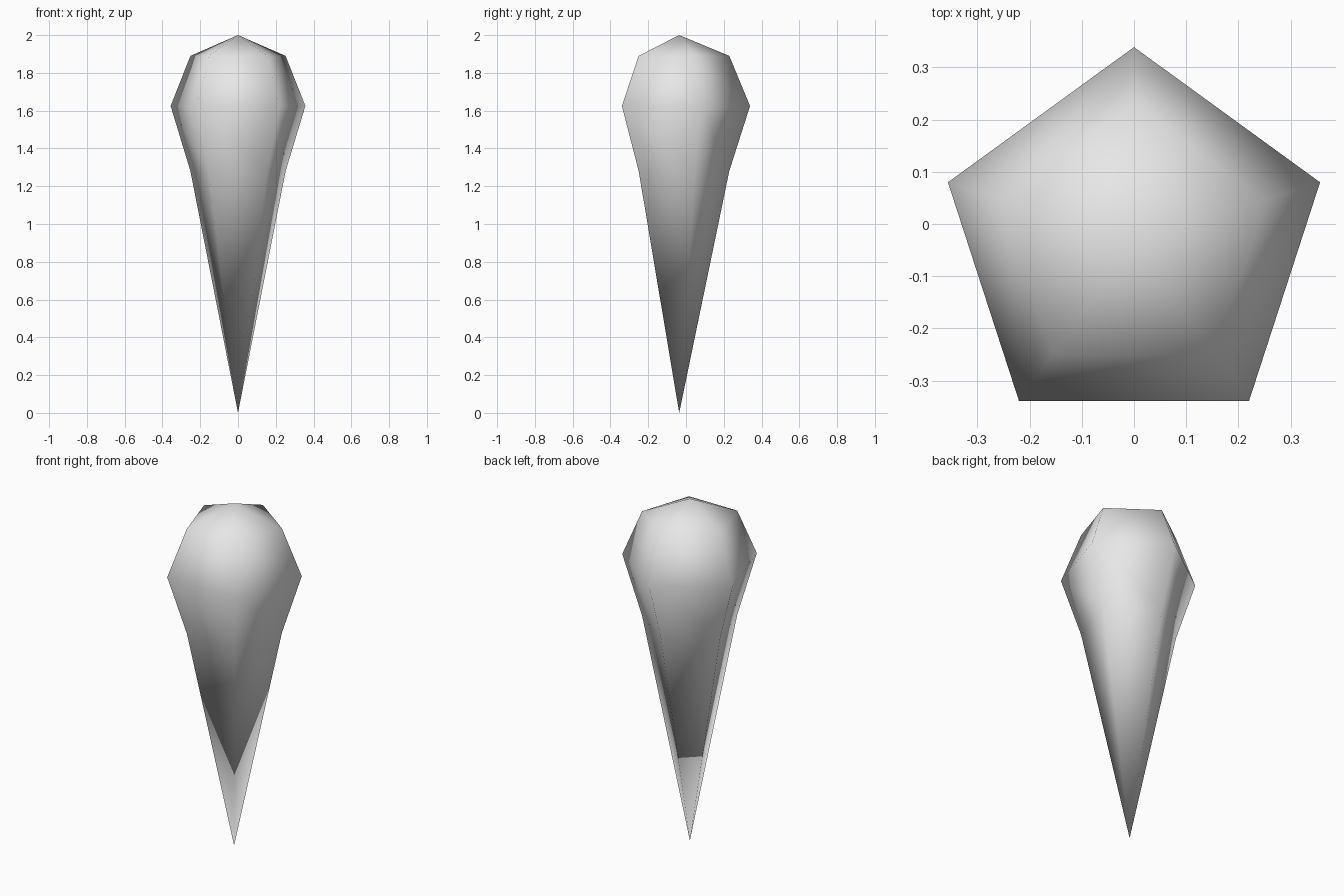
import bpy, bmesh, math

if "Cube" in bpy.data.objects:
    bpy.data.objects.remove(bpy.data.objects["Cube"])

SIDES = 5
CENTRE_Y = -0.036
TOP_Z, TIP_Z = 2.0, 0.0
RINGS = [(0.265, 1.89), (0.375, 1.625), (0.265, 1.28)]  # radius, height

bm = bmesh.new()

# Pentagonal rings, one corner pointing to the back
rings = []
for radius, z in RINGS:
    angles = [math.pi / 2 + 2 * math.pi * i / SIDES for i in range(SIDES)]
    rings.append([bm.verts.new((radius * math.cos(a),
                                CENTRE_Y + radius * math.sin(a), z))
                  for a in angles])
top = bm.verts.new((0, CENTRE_Y, TOP_Z))
tip = bm.verts.new((0, CENTRE_Y, TIP_Z))

# Domed cap, side bands and long tapering spike
for i in range(SIDES):
    j = (i + 1) % SIDES
    bm.faces.new((top, rings[0][i], rings[0][j]))
    for upper, lower in zip(rings, rings[1:]):
        bm.faces.new((upper[i], lower[i], lower[j], upper[j]))
    bm.faces.new((tip, rings[-1][j], rings[-1][i]))

bmesh.ops.recalc_face_normals(bm, faces=bm.faces[:])
for face in bm.faces:
    face.smooth = True

mesh = bpy.data.meshes.new("spike")
bm.to_mesh(mesh)
bm.free()

# Plain grey material
grey = bpy.data.materials.new("light_grey")
grey.diffuse_color = (0.8, 0.8, 0.8, 1)
grey.use_nodes = True
grey.node_tree.nodes["Principled BSDF"].inputs["Base Color"].default_value = grey.diffuse_color
mesh.materials.append(grey)

spike = bpy.data.objects.new("spike", mesh)
bpy.context.collection.objects.link(spike)
